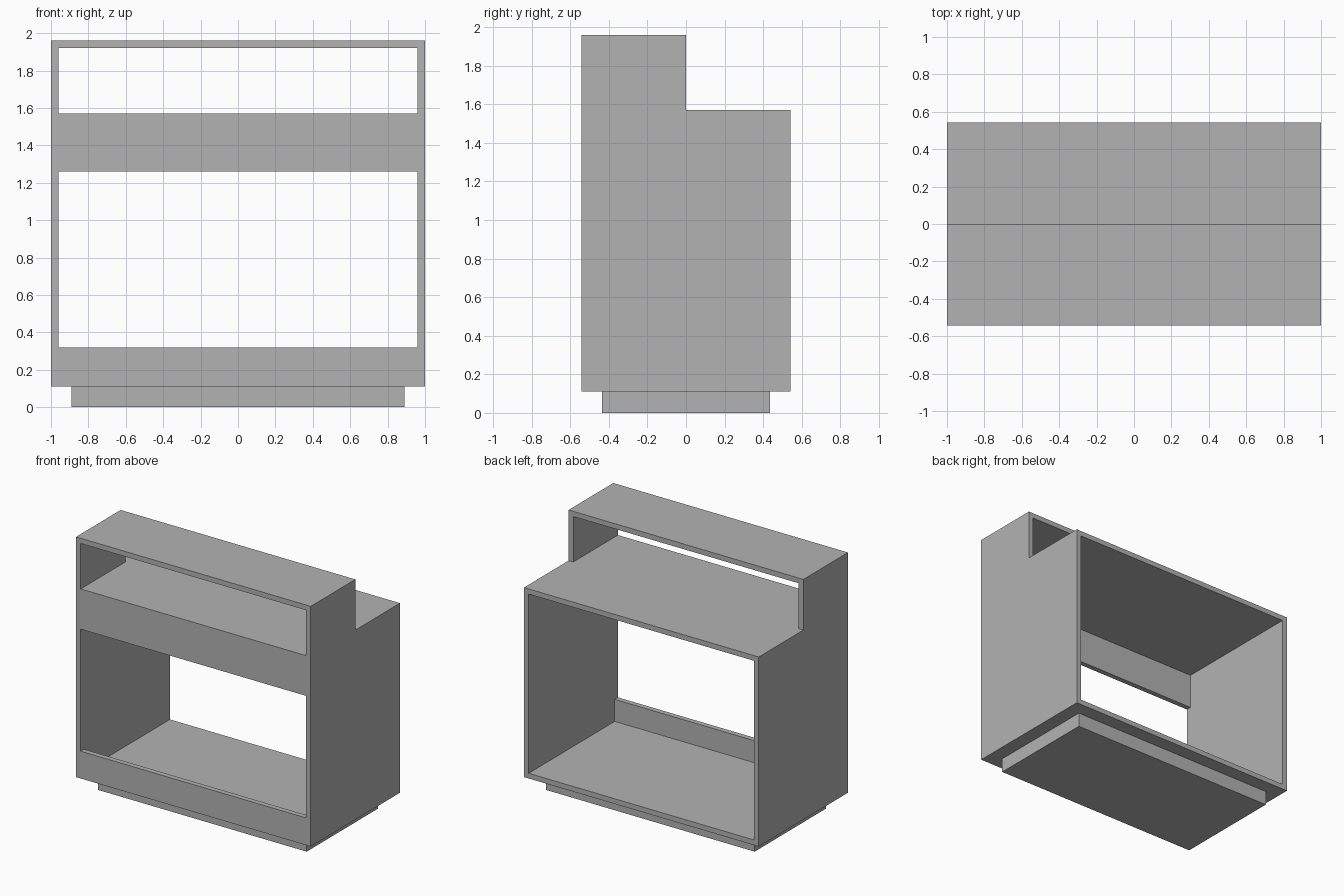
import bpy
import bmesh
from mathutils import Vector

if "Cube" in bpy.data.objects:
    bpy.data.objects.remove(bpy.data.objects["Cube"], do_unlink=True)

grey = bpy.data.materials.new("plain grey")
grey.use_nodes = True
colour = (0.45, 0.45, 0.45, 1)
grey.diffuse_color = colour
grey.node_tree.nodes["Principled BSDF"].inputs["Base Color"].default_value = colour

# Main dimensions
HALF_W, HALF_D, T = 1.0, 0.543, 0.04
BASE, COUNTER, TOP = 0.11, 1.57, 1.96
INNER = HALF_W - T


def prism(name, profile, x0, x1):
    """Extrude a (y, z) profile from x0 to x1."""
    bm = bmesh.new()
    face = bm.faces.new([bm.verts.new((x0, y, z)) for y, z in profile])
    new = bmesh.ops.extrude_face_region(bm, geom=[face])["geom"]
    verts = [v for v in new if isinstance(v, bmesh.types.BMVert)]
    bmesh.ops.translate(bm, verts=verts, vec=Vector((x1 - x0, 0, 0)))
    bmesh.ops.recalc_face_normals(bm, faces=bm.faces)
    mesh = bpy.data.meshes.new(name)
    bm.to_mesh(mesh)
    bm.free()
    mesh.materials.append(grey)
    obj = bpy.data.objects.new(name, mesh)
    bpy.context.collection.objects.link(obj)
    return obj


def board(name, half_width, y0, y1, z0, z1):
    return prism(name, [(y0, z0), (y1, z0), (y1, z1), (y0, z1)], -half_width, half_width)


# Stepped side panels
step = [(-HALF_D, BASE), (HALF_D, BASE), (HALF_D, COUNTER),
        (0, COUNTER), (0, TOP), (-HALF_D, TOP)]
prism("left_side_panel", step, INNER, HALF_W)
prism("right_side_panel", step, -HALF_W, -INNER)

# Horizontal boards between the sides
board("top_shelf", INNER, -HALF_D, 0, TOP - T, TOP)
board("counter", INNER, -HALF_D, HALF_D, COUNTER - T, COUNTER)
board("floor_board", INNER, -HALF_D, HALF_D, BASE, BASE + T)

# Front panels, flush with the side edges
board("upper_front_panel", INNER, -HALF_D, -HALF_D + T, 1.26, COUNTER - T)
board("lower_front_panel", INNER, -HALF_D, -HALF_D + T, BASE + T, 0.32)

# Recessed plinth
board("plinth", 0.89, -0.435, 0.435, 0, BASE)
